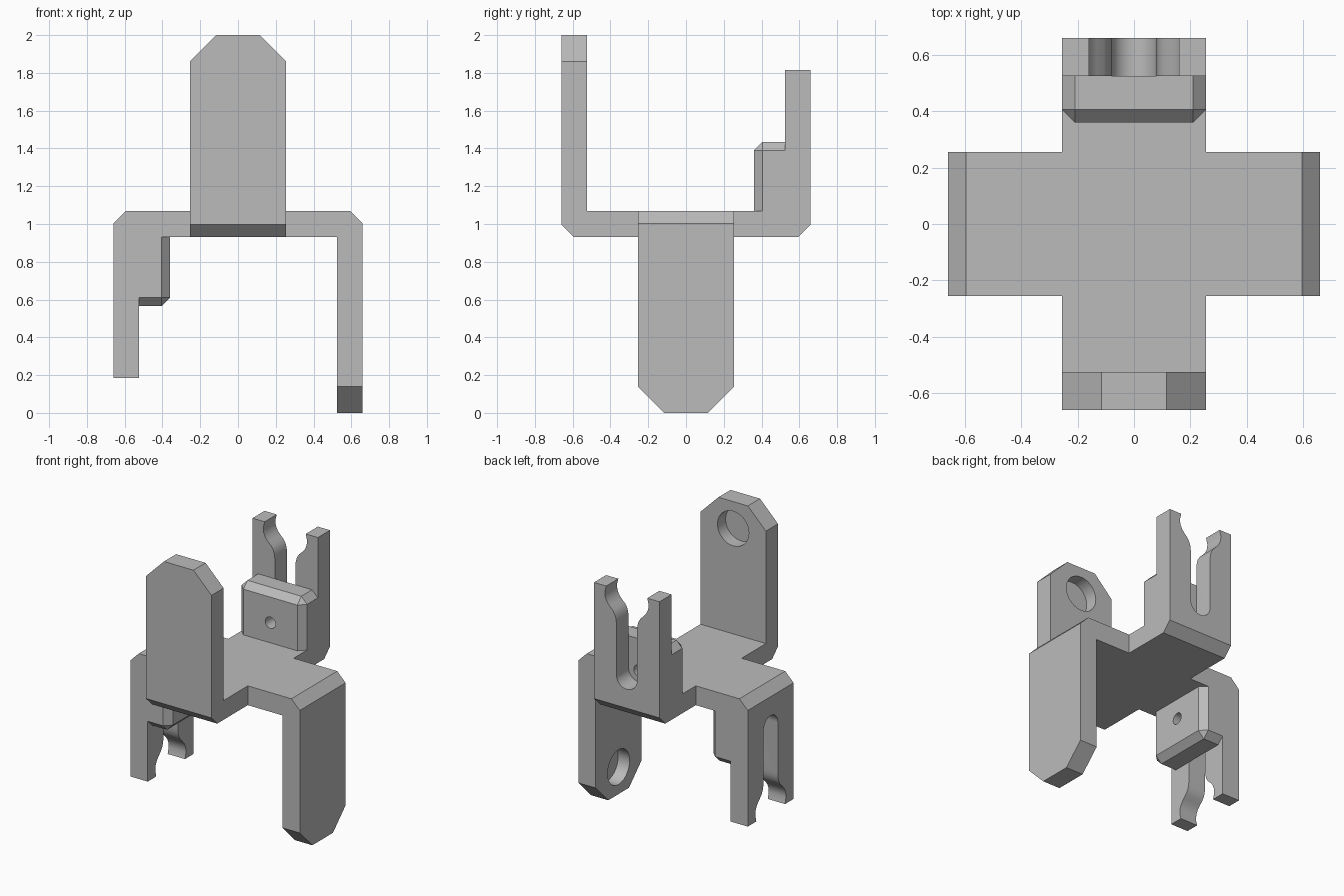
import bpy, bmesh, math
from mathutils import Matrix

if "Cube" in bpy.data.objects:
    bpy.data.objects.remove(bpy.data.objects["Cube"], do_unlink=True)

grey = bpy.data.materials.new("plain grey")
grey.use_nodes = True
colour = (0.5, 0.5, 0.5, 1)
grey.diffuse_color = colour
grey.node_tree.nodes["Principled BSDF"].inputs["Base Color"].default_value = colour

HALF = 0.255          # half width of each strap
OUT, INN = 0.66, 0.525  # outer and inner arm faces
LOW, TOP = 0.932, 1.068  # plate faces
CHAMFER = 0.065


def finish(name, bm):
    bmesh.ops.recalc_face_normals(bm, faces=bm.faces)
    mesh = bpy.data.meshes.new(name)
    bm.to_mesh(mesh)
    bm.free()
    mesh.materials.append(grey)
    ob = bpy.data.objects.new(name, mesh)
    bpy.context.collection.objects.link(ob)
    return ob


def prism(name, points, start, end, axis):
    """Extrude a flat outline along x (outline in y, z) or y (outline in x, z)."""
    bm = bmesh.new()
    place = (lambda a, b: (start, a, b)) if axis == "x" else (lambda a, b: (a, start, b))
    face = bm.faces.new([bm.verts.new(place(a, b)) for a, b in points])
    moved = bmesh.ops.extrude_face_region(bm, geom=[face])["geom"]
    step = (end - start, 0, 0) if axis == "x" else (0, end - start, 0)
    bmesh.ops.translate(bm, vec=step, verts=[v for v in moved if isinstance(v, bmesh.types.BMVert)])
    return finish(name, bm)


def circle(radius, z, count=40):
    return [(radius * math.cos(2 * math.pi * i / count),
             z + radius * math.sin(2 * math.pi * i / count)) for i in range(count)]


def combine(target, tool, operation):
    mod = target.modifiers.new(operation, "BOOLEAN")
    mod.operation, mod.solver, mod.object = operation, "EXACT", tool
    bpy.context.view_layer.update()
    graph = bpy.context.evaluated_depsgraph_get()
    mesh = bpy.data.meshes.new_from_object(target.evaluated_get(graph))
    target.modifiers.clear()
    target.data = mesh
    bpy.data.objects.remove(tool, do_unlink=True)


# Bent strap with a tall front arm and a shorter back arm
yoke = prism("upper_yoke", [
    (-OUT, 2), (-OUT, LOW + CHAMFER), (CHAMFER - OUT, LOW), (OUT - CHAMFER, LOW),
    (OUT, LOW + CHAMFER), (OUT, 1.815), (INN, 1.815), (INN, TOP), (-INN, TOP), (-INN, 2)],
    -HALF, HALF, "x")

# Clipped corners on the tall arm
for side in (-1, 1):
    clip = prism("corner_cutter", [(side * 0.115, 2), (side * HALF, 1.86),
                                   (side * 0.395, 1.72), (side * 0.395, 2.28)], -0.8, -0.4, "y")
    combine(yoke, clip, "DIFFERENCE")

# Stop block on the inside of the short arm, with bevelled exposed edges
bm = bmesh.new()
bmesh.ops.create_cube(bm, size=1)
front, back, base, crown = 0.36, 0.6, 1.0, 1.435
bmesh.ops.scale(bm, vec=(2 * HALF, back - front, crown - base), verts=bm.verts)
bmesh.ops.translate(bm, vec=(0, (front + back) / 2, (base + crown) / 2), verts=bm.verts)


def exposed(edge):
    fronts = [v.co.y < 0.4 for v in edge.verts]
    tops = [v.co.z > 1.2 for v in edge.verts]
    if all(fronts):
        return any(tops)
    return all(tops) and any(fronts)


bmesh.ops.bevel(bm, geom=[e for e in bm.edges if exposed(e)], offset=0.045,
                segments=1, affect="EDGES")
combine(yoke, finish("stop_block", bm), "UNION")

# Snap-in slot: round floor, straight neck, wider mouth
neck = 0.08
arc = [(neck * math.cos(a), 1.21 + neck * math.sin(a))
       for a in [math.pi + math.pi * i / 16 for i in range(17)]]
mouth = [(neck, 1.57), (0.083, 1.6), (0.091, 1.63), (0.108, 1.657), (0.132, 1.68),
         (0.153, 1.705), (0.167, 1.735), (0.171, 1.77), (0.16, 1.815), (0.16, 1.9)]
outline = arc + mouth + [(-x, z) for x, z in reversed(mouth)]
combine(yoke, prism("slot_cutter", outline, INN, 0.8, "y"), "DIFFERENCE")

# Small hole through the stop block, blind socket in the tall arm
combine(yoke, prism("pin_hole_cutter", circle(0.04, 1.21, 24), 0.3, 0.8, "y"), "DIFFERENCE")
combine(yoke, prism("socket_cutter", circle(0.122, 1.81), -0.615, -0.45, "y"), "DIFFERENCE")

# The lower yoke is the same part turned over and crossed
lower = yoke.copy()
lower.data = yoke.data.copy()
lower.name = "lower_yoke"
bpy.context.collection.objects.link(lower)
lower.data.transform(Matrix(((0, -1, 0, 0), (-1, 0, 0, 0), (0, 0, -1, 2), (0, 0, 0, 1))))
combine(yoke, lower, "UNION")
yoke.name = "cross_bracket"

# Smooth the curved walls, keep the edges crisp
bpy.ops.object.select_all(action="DESELECT")
yoke.select_set(True)
bpy.context.view_layer.objects.active = yoke
bpy.ops.object.shade_smooth_by_angle(angle=math.radians(30))
